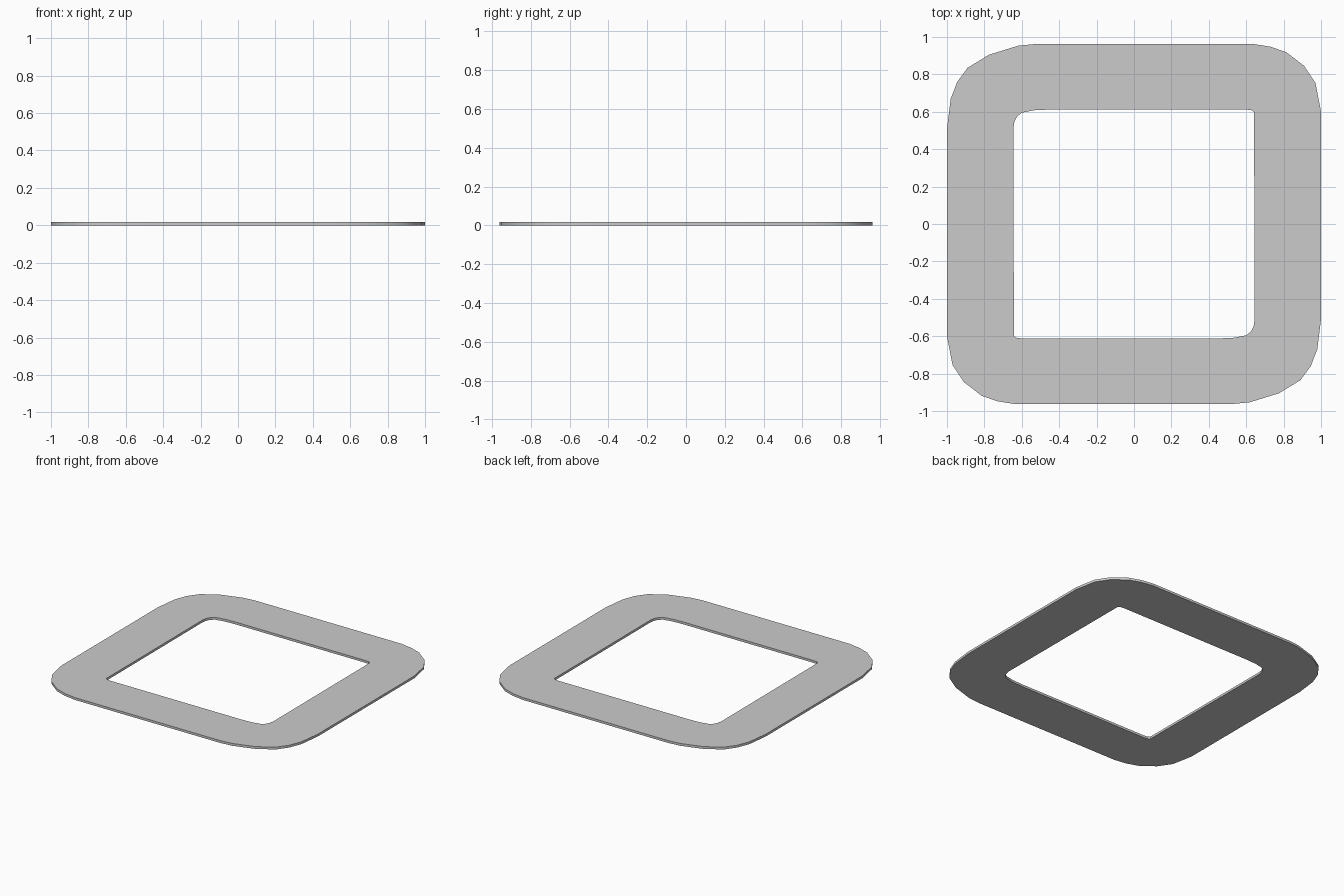
import bpy

if "Cube" in bpy.data.objects:
    bpy.data.objects.remove(bpy.data.objects["Cube"])

THICK = 0.017

# Half outlines (top left corner, then top right); the other half is a 180 degree turn
outer_half = [(-1, 0.51), (-0.98, 0.67), (-0.945, 0.76), (-0.89, 0.835), (-0.775, 0.905),
              (-0.62, 0.953), (-0.53, 0.962), (0.64, 0.962), (0.73, 0.948), (0.815, 0.918),
              (0.91, 0.845), (0.97, 0.755), (1, 0.6)]
inner_half = [(-0.645, 0.51), (-0.64, 0.545), (-0.625, 0.575), (-0.6, 0.595),
              (-0.535, 0.608), (-0.45, 0.612), (0.6, 0.612), (0.63, 0.608), (0.642, 0.597)]


def add_loop(curve, half):
    pts = half + [(-x, -y) for x, y in half]
    spline = curve.splines.new('POLY')
    spline.points.add(len(pts) - 1)
    for p, (x, y) in zip(spline.points, pts):
        p.co = (x, y, 0, 1)
    spline.use_cyclic_u = True


# Flat frame: filled profile with a hole, extruded to thickness
curve = bpy.data.curves.new("frame_plate", 'CURVE')
curve.dimensions = '2D'
curve.fill_mode = 'BOTH'
curve.extrude = THICK / 2
add_loop(curve, outer_half)
add_loop(curve, inner_half)

frame = bpy.data.objects.new("frame_plate", curve)
bpy.context.collection.objects.link(frame)
frame.location.z = THICK / 2

# Turn into a mesh with clean, welded edges
bpy.context.view_layer.objects.active = frame
frame.select_set(True)
bpy.ops.object.convert(target='MESH')
bpy.ops.object.mode_set(mode='EDIT')
bpy.ops.mesh.select_all(action='SELECT')
bpy.ops.mesh.remove_doubles(threshold=0.0005)
bpy.ops.mesh.normals_make_consistent(inside=False)
bpy.ops.object.mode_set(mode='OBJECT')
bpy.ops.object.shade_smooth_by_angle()
